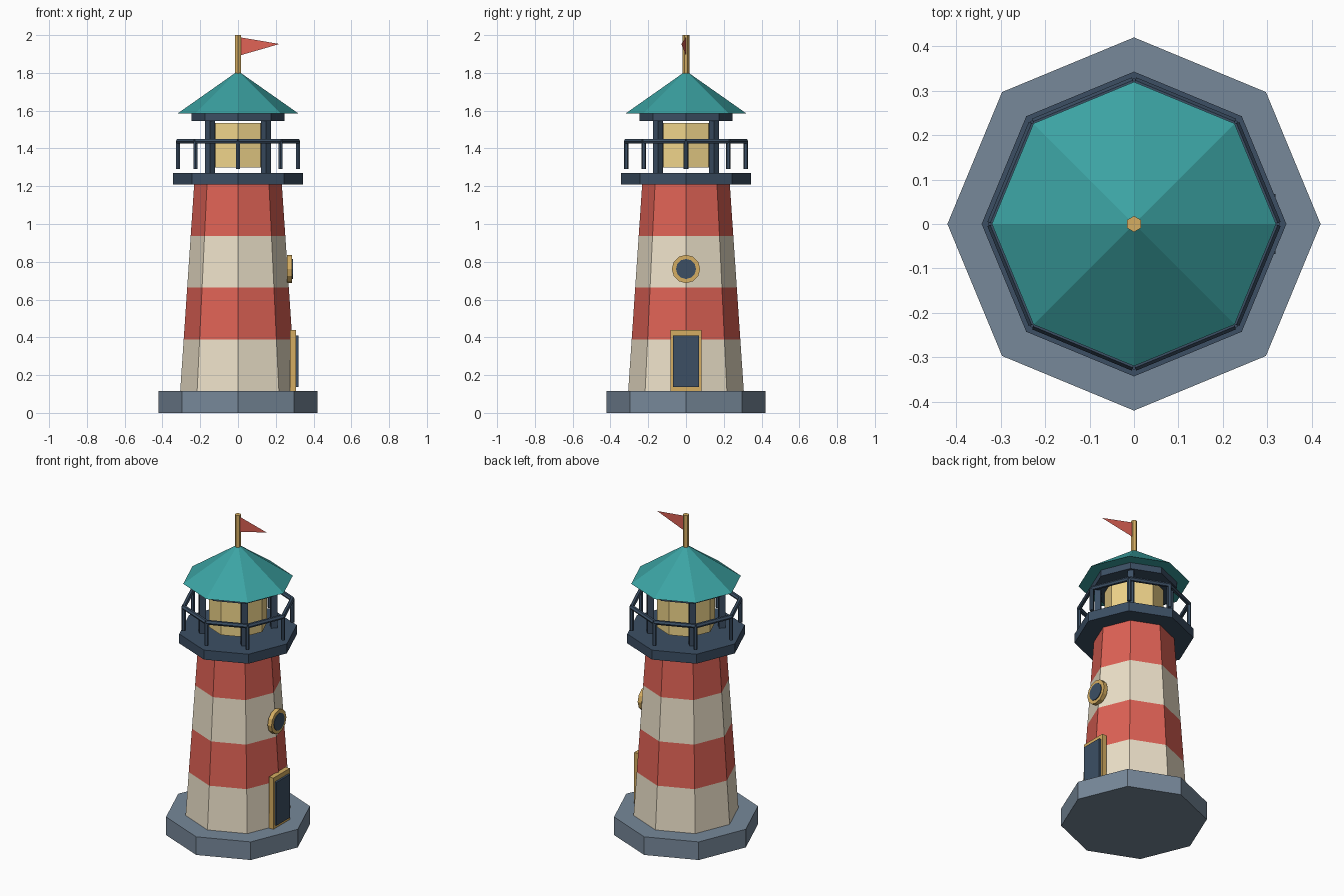
import bpy, bmesh
from math import pi, cos, sin
from mathutils import Vector

if "Cube" in bpy.data.objects:
    bpy.data.objects.remove(bpy.data.objects["Cube"])


def material(name, r, g, b):
    m = bpy.data.materials.new(name)
    m.diffuse_color = [(c / 255) ** 2.2 for c in (r, g, b)] + [1]
    m.use_nodes = True
    m.node_tree.nodes["Principled BSDF"].inputs["Base Color"].default_value = m.diffuse_color
    return m


SLATE = material("slate", 118, 135, 152)
CREAM = material("cream", 236, 224, 200)
RED = material("red", 222, 98, 86)
NAVY = material("navy", 62, 80, 100)
TEAL = material("teal", 62, 162, 162)
GOLD = material("gold", 212, 172, 98)
GLASS = material("glass", 240, 212, 138)


def finish(name, bm, mats):
    me = bpy.data.meshes.new(name)
    bm.to_mesh(me)
    bm.free()
    for m in mats:
        me.materials.append(m)
    ob = bpy.data.objects.new(name, me)
    bpy.context.collection.objects.link(ob)
    return ob


def loft(name, profile, sides, mats, bands=None):
    """Flat-sided solid from (radius, z) rings, first corner on +x; radius 0 is a point."""
    bm = bmesh.new()
    rings = []
    for r, z in profile:
        n = sides if r > 0 else 1
        rings.append([bm.verts.new((r * cos(2 * pi * i / sides), r * sin(2 * pi * i / sides), z))
                      for i in range(n)])
    for k, (a, b) in enumerate(zip(rings, rings[1:])):
        for i in range(sides):
            j = (i + 1) % sides
            quad = [a[i], a[j], b[j], b[i]] if len(b) > 1 else [a[i], a[j], b[0]]
            bm.faces.new(quad).material_index = bands[k] if bands else 0
    for ring, index in ((rings[0][::-1], 0), (rings[-1], -1)):
        if len(ring) > 1:
            bm.faces.new(ring).material_index = bands[index] if bands else 0
    return finish(name, bm, mats)


def bar(name, a, b, radius, sides, mat):
    """Straight prism between two points."""
    a, b = Vector(a), Vector(b)
    ob = loft(name, [(radius, 0), (radius, (b - a).length)], sides, [mat])
    ob.location = a
    ob.rotation_euler = (b - a).to_track_quat('Z', 'Y').to_euler()
    return ob


def box(name, lo, hi, mat):
    bm = bmesh.new()
    bmesh.ops.create_cube(bm, size=1)
    lo, hi = Vector(lo), Vector(hi)
    bmesh.ops.scale(bm, vec=hi - lo, verts=bm.verts)
    bmesh.ops.translate(bm, vec=(lo + hi) / 2, verts=bm.verts)
    return finish(name, bm, [mat])


def polar(r, k, n, z, offset=0):
    t = 2 * pi * k / n + offset
    return (r * cos(t), r * sin(t), z)


# plinth and striped tower
loft("plinth", [(0.42, 0), (0.42, 0.115)], 8, [SLATE])
Z0, Z1, R0, R1 = 0.115, 1.21, 0.306, 0.232
stripes = [(R0 + (R1 - R0) * k / 4, Z0 + (Z1 - Z0) * k / 4) for k in range(5)]
loft("tower", stripes, 8, [CREAM, RED], [0, 1, 0, 1])

# gallery deck with railing
loft("gallery_deck", [(0.343, 1.21), (0.343, 1.27)], 8, [NAVY])
for k in range(8):
    foot, top = polar(0.317, k, 8, 1.29), polar(0.317, k, 8, 1.437)
    post = loft(f"railing_post_{k}", [(0.012, 1.29), (0.012, 1.44)], 6, [NAVY])
    post.location = (foot[0], foot[1], 0)
    post.rotation_euler.z = pi / 2
    bar(f"handrail_{k}", top, polar(0.317, k + 1, 8, 1.437), 0.014, 6, NAVY)

# lantern room
loft("lantern_glass", [(0.17, 1.30), (0.17, 1.535)], 8, [GLASS])
for k in range(4):
    x, y, _ = polar(0.209, k, 4, 0, pi / 4)
    loft(f"lantern_post_{k}", [(0.026, 1.27), (0.026, 1.55)], 4, [NAVY]).location = (x, y, 0)
loft("roof_collar", [(0.247, 1.545), (0.247, 1.587)], 8, [NAVY])
loft("roof", [(0.32, 1.585), (0, 1.81)], 8, [TEAL])

# flagpole and pennant
pole = loft("flagpole", [(0.018, 1.78), (0.018, 2.0)], 6, [GOLD])
pole.rotation_euler.z = pi / 2
bm = bmesh.new()
bm.faces.new([bm.verts.new(p) for p in ((0.012, 0, 1.893), (0.22, -0.025, 1.953), (0.012, 0, 1.988))])
finish("pennant", bm, [RED])

# door on the right side
box("door_frame", (0.275, -0.082, 0.115), (0.306, 0.082, 0.44), GOLD)
box("door_panel", (0.295, -0.068, 0.137), (0.319, 0.068, 0.411), NAVY)

# round window above the door
bar("window_frame", (0.26, 0, 0.762), (0.287, 0, 0.762), 0.075, 12, GOLD)
bar("window_pane", (0.265, 0, 0.762), (0.291, 0, 0.762), 0.053, 12, NAVY)
